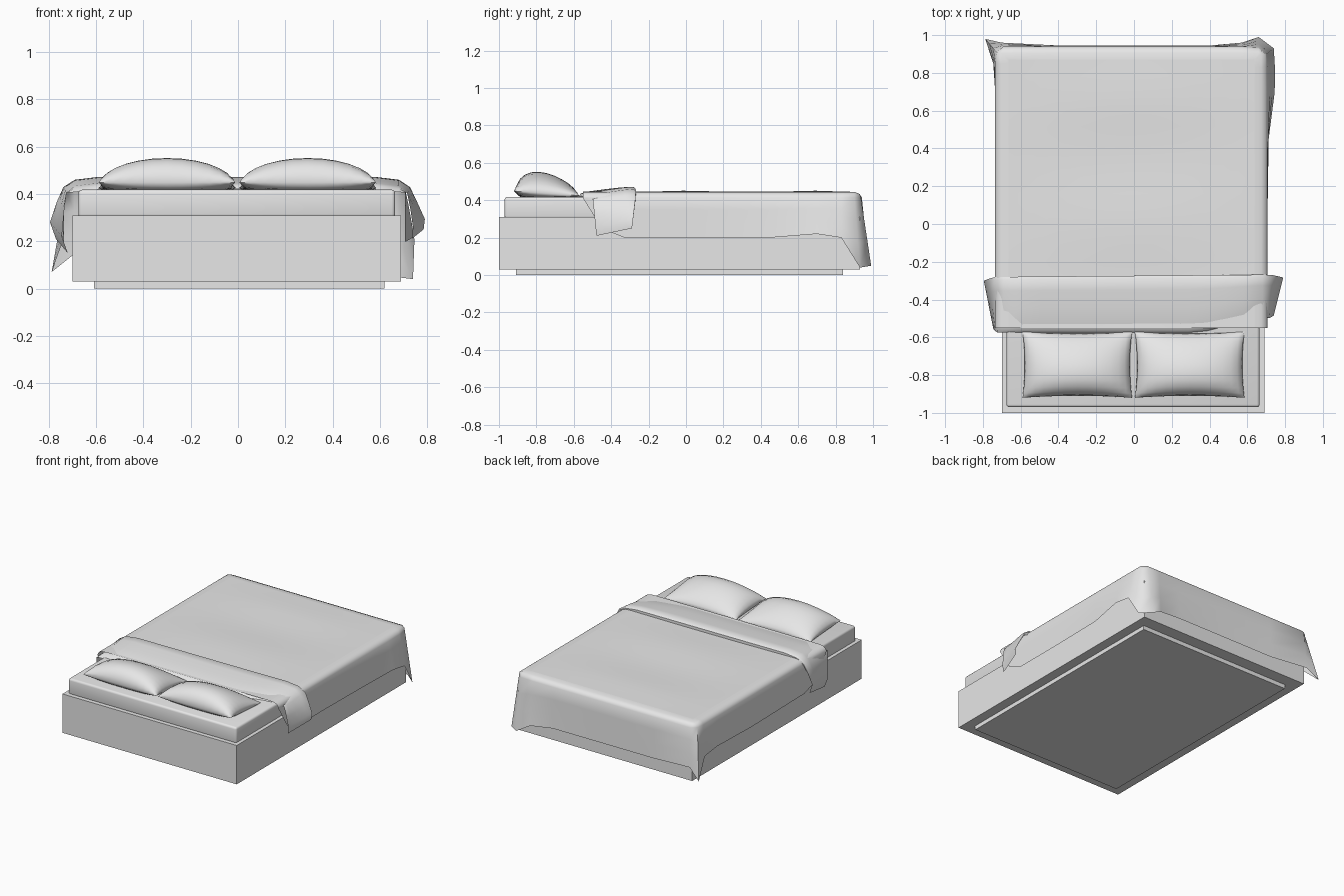
import bpy, bmesh, math

if "Cube" in bpy.data.objects:
    bpy.data.objects.remove(bpy.data.objects["Cube"])

grey = bpy.data.materials.new("light grey")
grey.diffuse_color = (0.8, 0.8, 0.8, 1)
grey.use_nodes = True
grey.node_tree.nodes["Principled BSDF"].inputs["Base Color"].default_value = grey.diffuse_color


def finish(name, bm, smooth=None):
    bmesh.ops.remove_doubles(bm, verts=bm.verts, dist=0.0005)
    bmesh.ops.recalc_face_normals(bm, faces=bm.faces)
    me = bpy.data.meshes.new(name)
    bm.to_mesh(me)
    bm.free()
    me.materials.append(grey)
    ob = bpy.data.objects.new(name, me)
    bpy.context.collection.objects.link(ob)
    if smooth:
        bpy.ops.object.select_all(action='DESELECT')
        ob.select_set(True)
        bpy.context.view_layer.objects.active = ob
        bpy.ops.object.shade_smooth_by_angle(angle=math.radians(smooth))
    return ob


def box(name, x0, x1, y0, y1, z0, z1, bevel=0):
    bm = bmesh.new()
    bmesh.ops.create_cube(bm, size=1)
    for v in bm.verts:
        v.co = ((x0 + x1) / 2 + v.co.x * (x1 - x0),
                (y0 + y1) / 2 + v.co.y * (y1 - y0),
                (z0 + z1) / 2 + v.co.z * (z1 - z0))
    if bevel:
        bmesh.ops.bevel(bm, geom=bm.edges[:], offset=bevel, segments=3,
                        profile=0.5, affect='EDGES')
    return finish(name, bm, 40 if bevel else None)


def add_grid(bm, rows):
    vs = [[bm.verts.new(p) for p in r] for r in rows]
    for a, b in zip(vs, vs[1:]):
        for i in range(len(a) - 1):
            bm.faces.new((a[i], a[i + 1], b[i + 1], b[i]))
    return vs


# Base, recessed plinth and mattress
box("plinth", -0.61, 0.62, -0.91, 0.84, 0, 0.03)
box("bed_base", -0.70, 0.69, -1.0, 0.93, 0.03, 0.31)
box("mattress", -0.675, 0.665, -0.97, 0.91, 0.30, 0.418, 0.015)


# Pillows: puffed grids with pinched corners, thicker towards the head
def pillow(name, cx):
    bm = bmesh.new()
    n, m = 14, 12
    for side in (1, -1):
        rows = []
        for j in range(m + 1):
            v = -math.cos(math.pi * j / m)
            row = []
            for i in range(n + 1):
                u = -math.cos(math.pi * i / n)
                x = cx + 0.29 * u * (1 - 0.04 * (1 - v * v))
                y = -0.745 + 0.175 * v * (1 - 0.06 * (1 - u * u))
                puff = ((1 - u * u) * (1 - v * v)) ** 0.5
                seam = 0.437 - 0.012 * v
                z = seam + (0.108 - 0.03 * v) * puff if side > 0 \
                    else max(0.418, seam - 0.06 * puff)
                row.append((x, y, z))
            rows.append(row)
        add_grid(bm, rows)
    finish(name, bm, 60)


pillow("pillow_left", -0.30)
pillow("pillow_right", 0.295)

# Blanket outline from left head, round the foot, to right head:
# x, y, hem height, hem flare in x, hem flare in y
outline = [
    (-.735, -.55, .41, 0, 0), (-.735, -.45, .25, 0, 0), (-.735, -.3, .2, 0, 0),
    (-.735, .3, .19, 0, 0), (-.735, .7, .2, 0, 0), (-.735, .85, .19, -.01, 0),
    (-.728, .91, .07, -.06, .07), (-.69, .94, .14, -.01, .02),
    (-.4, .94, .12, 0, .005), (0, .94, .12, 0, .005), (.4, .94, .12, 0, .005),
    (.57, .94, .10, 0, .02), (.66, .935, .05, 0, .055), (.7, .9, .04, .04, .03),
    (.706, .83, .2, .04, 0), (.71, .7, .22, .035, 0), (.708, .45, .2, .005, 0),
    (.706, 0, .2, 0, 0), (.706, -.33, .2, 0, 0), (.706, -.45, .25, 0, 0),
    (.706, -.55, .41, 0, 0)]
bm = bmesh.new()
rings = []
for inset, z in ((.07, .446), (.035, .443), (.012, .434), (0, .415)):
    rings.append([(min(max(x, -.735 + inset), .708 - inset),
                   min(y, .94 - inset), z) for x, y, h, fx, fy in outline])
for t in (.3, .65, 1):
    rings.append([(x + fx * t, y + fy * t, .415 + (h - .415) * t)
                  for x, y, h, fx, fy in outline])
skirt = add_grid(bm, rings)
# Top of the blanket: strips with slight waves
xs = [-.665 + 1.303 * i / 10 for i in range(11)]
ys = [-.55 + 1.42 * j / 16 for j in range(17)]
top = []
for j, y in enumerate(ys):
    e = min(1, (0.87 - y) / 0.15)
    top.append([(x, y, .446 + .005 * e * math.cos(y * 9) *
                 math.sin(math.pi * i / 10)) for i, x in enumerate(xs)])
add_grid(bm, top)
finish("blanket", bm, 50)

# Turned-down fold: cross-section across the bed swept from front to back
across = ([(-.72, .15), (-.745, .22), (-.735, .33), (-.725, .405)] +
          [(-.69 + 1.37 * i / 14, None) for i in range(15)] +
          [(.715, .405), (.73, .33), (.74, .26), (.735, .21)])
along = [(0, .42), (.04, .436), (.15, .446), (.45, .458), (.75, .468),
         (.95, .472), (1, .462), (1.0, .436)]
bm = bmesh.new()
rows = []
for v, z_top in along:
    row = []
    for x, z in across:
        ramp = min(1, max(0, (x - .35) / .3))
        front = -.575 + .075 * ramp
        back = -.28 + .012 * (x + .7) / 1.4
        y = front + (back - front) * v
        if z is None:
            zz = z_top - (.012 if abs(x) > .66 else 0)
        else:
            drop = (.42 - z) / .2
            x += math.copysign(.05 * v * min(1, drop + .2), x)
            y += .02 * drop * (1 - v) - .02 * drop * v
            zz = z + .04 * v * (1 if x > 0 else 1.5) * min(1, drop) \
                + max(0, z_top - .45) * (1 - min(1, drop))
        row.append((x, y, zz))
    rows.append(row)
add_grid(bm, rows)
finish("blanket_fold", bm, 50)
